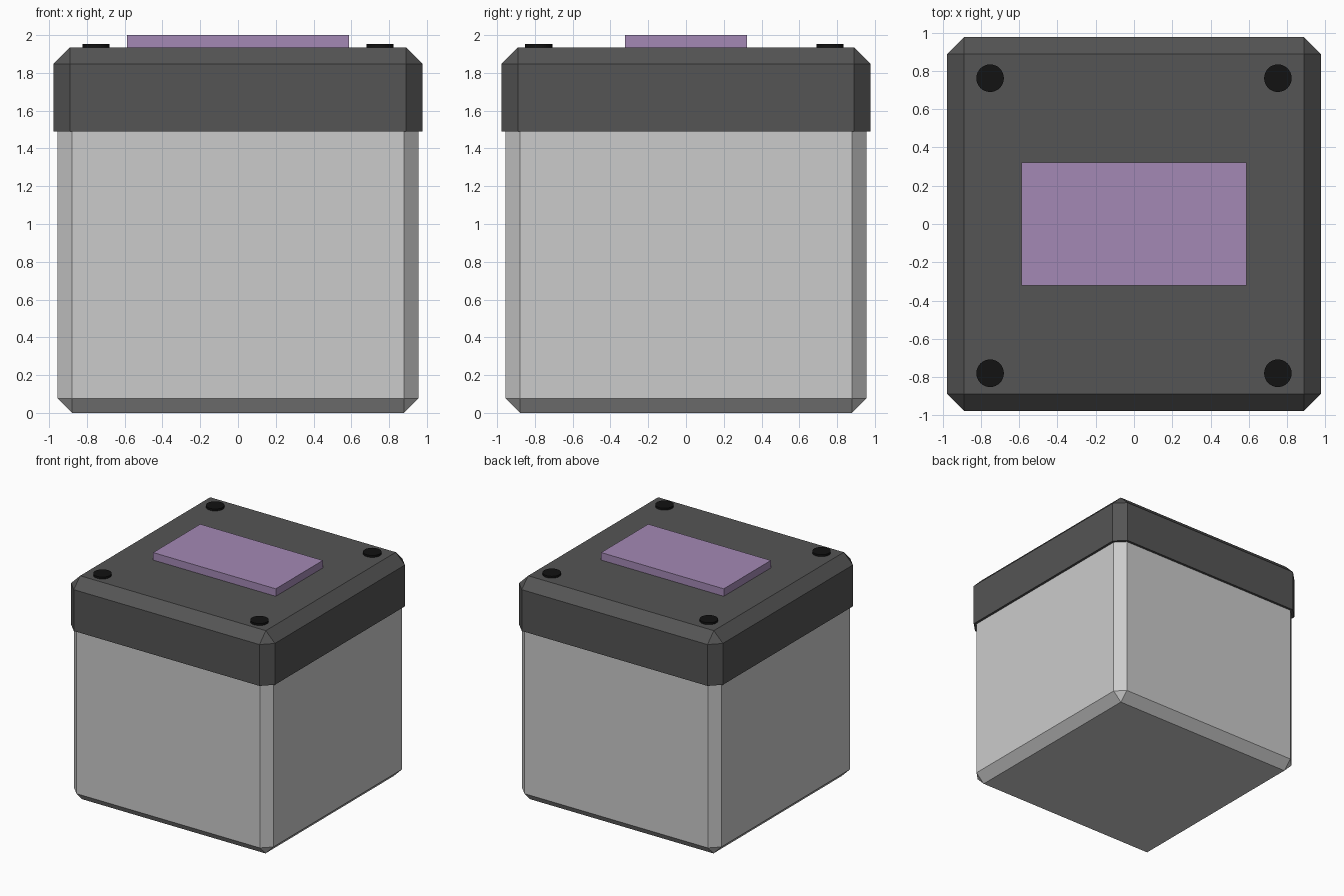
import bpy, bmesh

if "Cube" in bpy.data.objects:
    bpy.data.objects.remove(bpy.data.objects["Cube"])


def material(name, rgb):
    mat = bpy.data.materials.new(name)
    mat.diffuse_color = (*rgb, 1.0)
    mat.use_nodes = True
    mat.node_tree.nodes["Principled BSDF"].inputs["Base Color"].default_value = mat.diffuse_color
    return mat


def finish(name, bm, mat=None):
    bmesh.ops.recalc_face_normals(bm, faces=bm.faces)
    mesh = bpy.data.meshes.new(name)
    bm.to_mesh(mesh)
    bm.free()
    obj = bpy.data.objects.new(name, mesh)
    bpy.context.collection.objects.link(obj)
    if mat:
        mesh.materials.append(mat)
    return obj


def box(name, half_x, half_y, z0, z1, mat=None, chamfer=0.0, sharp_z=None, open_end=False):
    """Box with every edge chamfered except the rim lying at height sharp_z."""
    bm = bmesh.new()
    bmesh.ops.create_cube(bm, size=2)
    for v in bm.verts:
        v.co = (v.co.x * half_x, v.co.y * half_y, z0 if v.co.z < 0 else z1)
    if chamfer:
        edges = [e for e in bm.edges
                 if not all(abs(v.co.z - sharp_z) < 1e-4 for v in e.verts)]
        bmesh.ops.bevel(bm, geom=edges, offset=chamfer, offset_type='OFFSET',
                        segments=1, profile=0.5, affect='EDGES')
    if open_end:
        caps = [f for f in bm.faces if all(abs(v.co.z - sharp_z) < 1e-4 for v in f.verts)]
        bmesh.ops.delete(bm, geom=caps, context='FACES')
    return finish(name, bm, mat)


dark = material("dark_grey", (0.09, 0.09, 0.09))
black = material("black", (0.006, 0.006, 0.006))
purple = material("purple", (0.37, 0.25, 0.46))

# Chamfered body, covered by the lid
box("body", 0.955, 0.955, 0.0, 1.49, None, 0.077, sharp_z=1.49, open_end=True)

# Slightly wider lid with a straight lower rim
box("lid", 0.976, 0.976, 1.49, 1.935, dark, 0.087, sharp_z=1.49)

# Raised panel on the lid
box("top_panel", 0.587, 0.322, 1.935, 2.0, purple)

# Four round studs near the lid corners
for side, x in (("left", -0.752), ("right", 0.752)):
    for end, y in (("front", -0.78), ("back", 0.762)):
        bm = bmesh.new()
        bmesh.ops.create_cone(bm, cap_ends=True, segments=32,
                              radius1=0.072, radius2=0.072, depth=0.018)
        bmesh.ops.translate(bm, verts=bm.verts, vec=(x, y, 1.943))
        finish(f"stud_{end}_{side}", bm, black)
